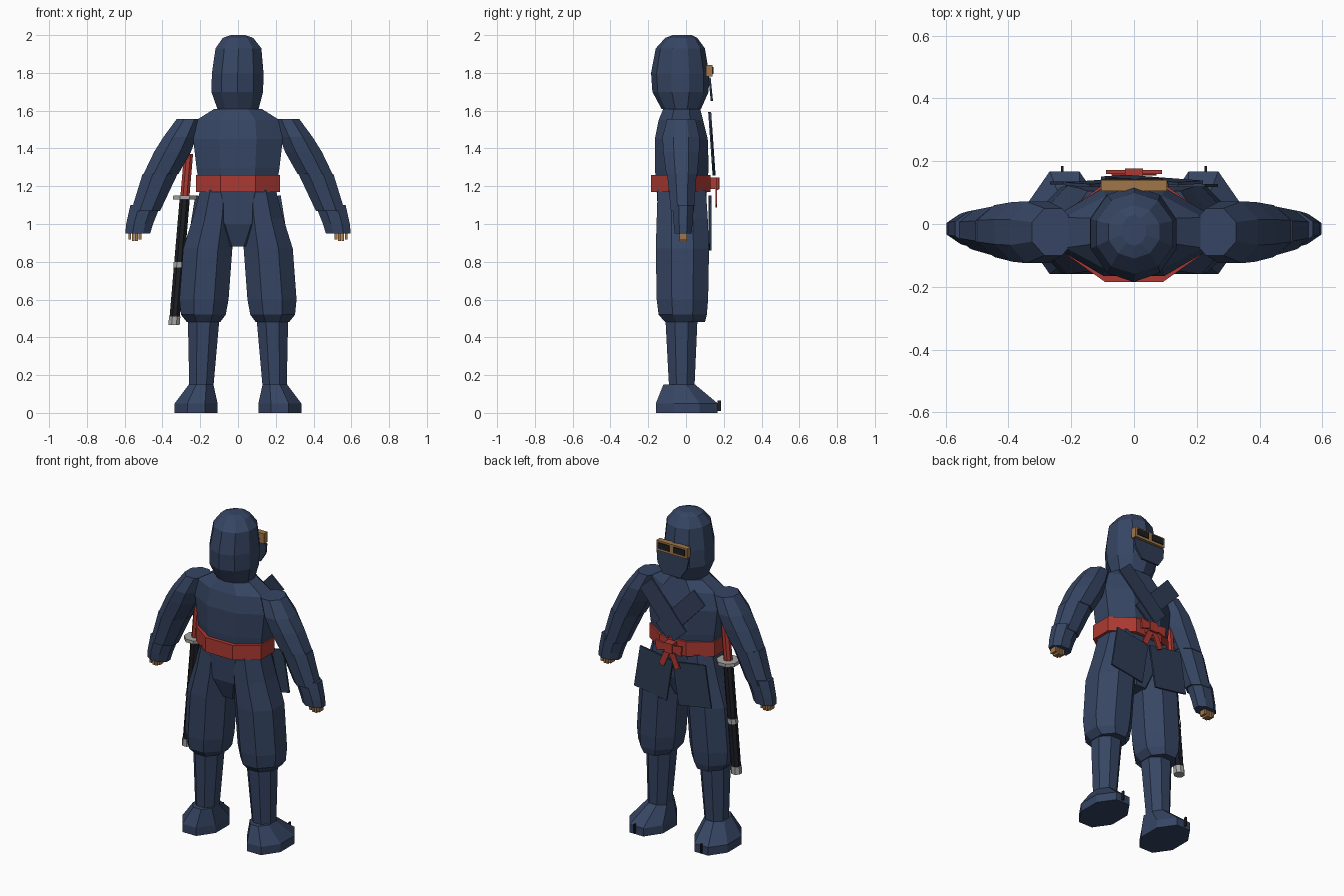
import bpy, bmesh, math
from mathutils import Vector

if "Cube" in bpy.data.objects:
    bpy.data.objects.remove(bpy.data.objects["Cube"])


def material(name, rgb):
    m = bpy.data.materials.new(name)
    m.diffuse_color = (*rgb, 1)
    m.use_nodes = True
    m.node_tree.nodes["Principled BSDF"].inputs["Base Color"].default_value = m.diffuse_color
    return m


NAVY = material("navy cloth", (0.037, 0.060, 0.125))
DEEP = material("deep navy cloth", (0.029, 0.046, 0.092))
RED = material("red cloth", (0.42, 0.042, 0.032))
SKIN = material("tan skin", (0.352, 0.181, 0.065))
GREY = material("grey metal", (0.38, 0.38, 0.37))
BLACK = material("black", (0.012, 0.013, 0.017))


def finish(name, bm, mat):
    bmesh.ops.recalc_face_normals(bm, faces=bm.faces)
    me = bpy.data.meshes.new(name)
    bm.to_mesh(me)
    bm.free()
    me.materials.append(mat)
    ob = bpy.data.objects.new(name, me)
    bpy.context.collection.objects.link(ob)
    return ob


def loft(name, rings, mat, n=8, side=1):
    """Stack flat rings given as (z, x0, x1, y0, y1)."""
    bm = bmesh.new()
    k = 1 / math.cos(math.pi / n) if n % 4 == 0 else 1
    loops = []
    for z, x0, x1, y0, y1 in rings:
        loop = []
        for i in range(n):
            a = 2 * math.pi * (i + 0.5) / n
            loop.append(bm.verts.new((
                side * ((x0 + x1) / 2 + k * (x1 - x0) / 2 * math.cos(a)),
                (y0 + y1) / 2 + k * (y1 - y0) / 2 * math.sin(a), z)))
        loops.append(loop)
    for a, b in zip(loops, loops[1:]):
        for i in range(n):
            j = (i + 1) % n
            bm.faces.new((a[i], a[j], b[j], b[i]))
    bm.faces.new(loops[0])
    bm.faces.new(loops[-1])
    return finish(name, bm, mat)


def plate(name, pts, y, t, mat, side=1, lean=0.0):
    """Extrude an (x, z) outline along y; lean shifts y with height."""
    bm = bmesh.new()
    zm = sum(p[1] for p in pts) / len(pts)
    back = [bm.verts.new((side * x, y + lean * (z - zm), z)) for x, z in pts]
    front = [bm.verts.new(v.co + Vector((0, t, 0))) for v in back]
    bm.faces.new(back)
    bm.faces.new(front)
    for i in range(len(pts)):
        j = (i + 1) % len(pts)
        bm.faces.new((back[i], back[j], front[j], front[i]))
    return finish(name, bm, mat)


def strip(a, b, w):
    """Corners of a straight band from a to b."""
    a, b = Vector(a), Vector(b)
    d = (b - a).normalized()
    s = Vector((-d.y, d.x)) * w / 2
    return [tuple(p) for p in (a + s, b + s, b - s, a - s)]


def rect(x0, x1, z0, z1):
    return [(x0, z0), (x1, z0), (x1, z1), (x0, z1)]


# Hood, neck and trunk
loft("hood", [(1.61, -.115, .115, -.13, .08), (1.70, -.148, .14, -.178, .12),
              (1.80, -.145, .142, -.185, .122), (1.93, -.125, .13, -.16, .10),
              (1.985, -.085, .085, -.11, .06), (2.0, -.04, .04, -.07, .03)], NAVY, 10)
loft("jacket", [(1.17, -.20, .20, -.155, .11), (1.30, -.22, .22, -.165, .12),
                (1.45, -.237, .237, -.165, .115), (1.55, -.22, .22, -.145, .09),
                (1.61, -.125, .125, -.12, .075)], NAVY)
loft("pelvis", [(0.88, -.075, .075, -.10, .06), (1.0, -.17, .17, -.145, .10),
                (1.17, -.205, .205, -.155, .11)], NAVY)

# Belt: hollow octagonal band
belt = loft("belt", [(1.17, -.222, .222, -.185, .13), (1.26, -.222, .222, -.185, .13)], RED)

for s, tag in ((-1, "left"), (1, "right")):
    # Legs and split-toe boots
    loft(tag + "_trouser", [(0.48, .095, .27, -.11, .10), (0.52, .065, .302, -.145, .11),
                            (0.60, .05, .31, -.155, .117), (0.87, .03, .29, -.16, .122),
                            (1.03, .02, .24, -.155, .115), (1.18, .02, .20, -.15, .105)], NAVY, 8, s)
    loft(tag + "_shin", [(0.14, .13, .258, -.09, .045), (0.48, .10, .265, -.108, .06)], NAVY, 8, s)
    loft(tag + "_boot", [(0, .108, .335, -.16, .168), (0.05, .108, .335, -.16, .168),
                         (0.15, .13, .26, -.12, .048)], NAVY, 8, s)
    plate(tag + "_toe_split", rect(.224, .232, .01, .065), .168, .017, BLACK, s)

    # Arms: sleeve, forearm wrap and hand
    loft(tag + "_sleeve", [(1.265, .315, .50, -.105, .06), (1.38, .25, .445, -.12, .07),
                           (1.46, .22, .395, -.125, .072), (1.555, .19, .325, -.10, .05)], NAVY, 8, s)
    loft(tag + "_forearm", [(1.07, .412, .565, -.08, .042), (1.265, .32, .505, -.10, .056)], NAVY, 8, s)
    loft(tag + "_glove", [(0.95, .465, .597, -.06, .03), (1.0, .45, .592, -.065, .034),
                          (1.10, .41, .57, -.072, .042)], NAVY, 8, s)
    for i in range(4):
        x = .512 + i * .018
        plate(f"{tag}_finger_{i + 1}", rect(x, x + .014, .91 + .008 * (i in (0, 3)), .955),
              -.035, .04, SKIN, s)

    # Crossed lapels and hanging skirt flaps on the chest side
    plate(tag + "_lapel", strip((.18, 1.555), (-.065, 1.295), .11),
          .132 + .003 * s, .010, DEEP, s, -.07)
    plate(tag + "_skirt_flap", [(.226, 1.152), (.267, .896), (.044, .86), (.003, 1.116)],
          .122 - .004 * s, .010, DEEP, s)

    # Bow loops and tails of the belt knot
    plate(tag + "_bow_loop", [(.0, 1.205), (.085, 1.18), (.09, 1.245), (.0, 1.23)], .160, .012, RED, s)
    plate(tag + "_bow_tail", strip((.005, 1.21), (.055, 1.095), .036), .155, .010, RED, s)

    # Eyes
    plate(tag + "_eye", rect(.014, .092, 1.795, 1.832), .140, .006, BLACK, s)

# Face opening and mask
plate("face_strip", rect(-.105, .105, 1.78, 1.842), .105, .035, SKIN)
plate("face_mask", [(-.11, 1.775), (.11, 1.775), (.10, 1.71), (.06, 1.65), (-.06, 1.65), (-.10, 1.71)],
      .125, .012, DEEP, 1, -.10)
plate("belt_knot", rect(-.028, .028, 1.185, 1.245), .125, .052, RED)

# Sheathed sword on the -x hip: slanted stack of pieces
def sword_part(name, z0, z1, r, mat):
    def x(z):
        return -.262 - .085 * (1.37 - z)
    loft(name, [(z, x(z) - r, x(z) + r, -r - .01, r - .01) for z in (z0, z1)], mat)


sword_part("sword_handle", 1.15, 1.37, .024, RED)
sword_part("sword_guard", 1.13, 1.15, .062, GREY)
sword_part("sword_sheath", 0.50, 1.13, .027, BLACK)
sword_part("sheath_band", 0.77, 0.80, .030, GREY)
sword_part("sheath_tip", 0.465, 0.51, .030, GREY)
